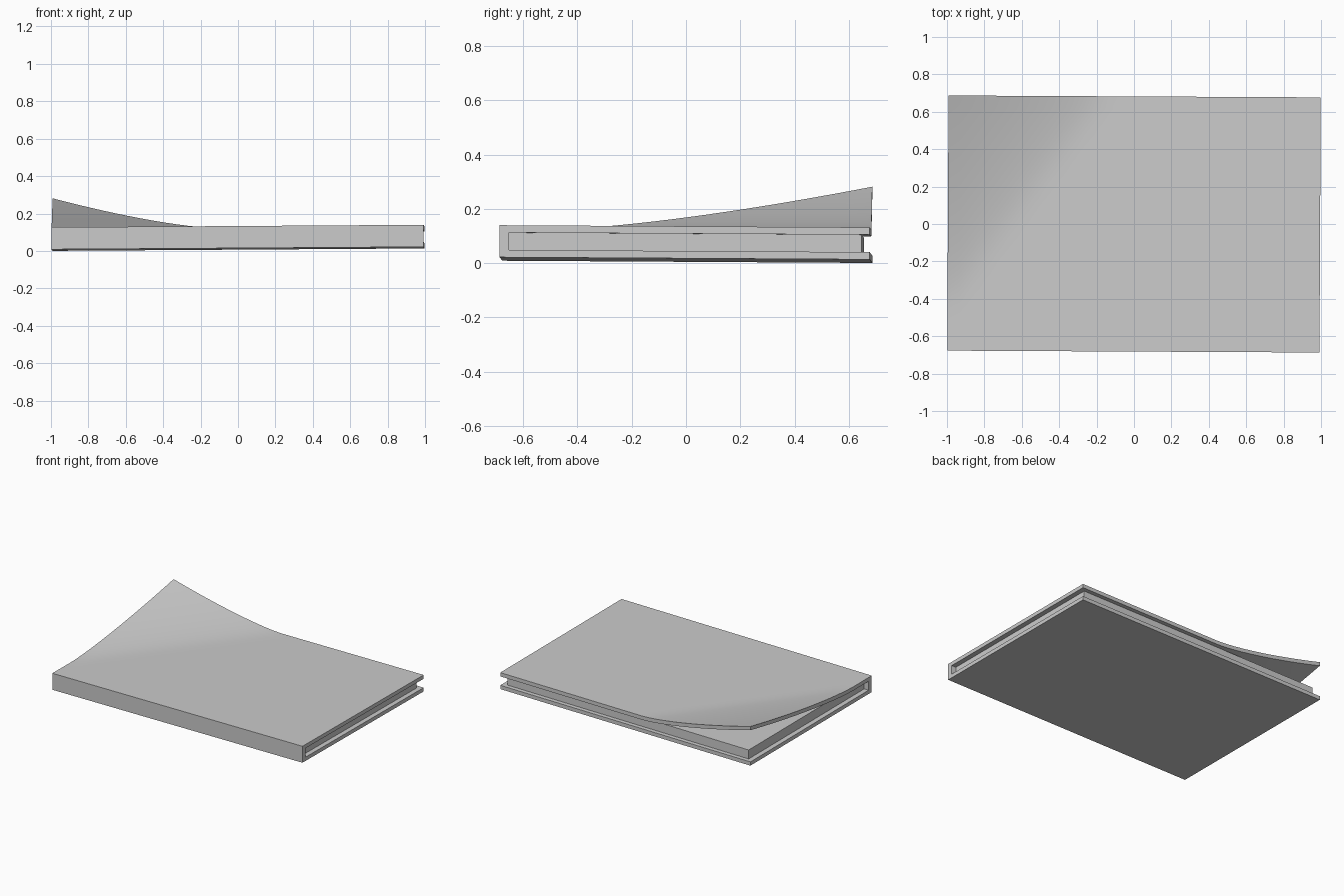
import bpy
import bmesh
from mathutils import Matrix, Vector

old = bpy.data.objects.get("Cube")
if old:
    bpy.data.objects.remove(old, do_unlink=True)

grey = bpy.data.materials.new("plain_grey")
grey.use_nodes = True
GREY = (0.6, 0.6, 0.6, 1)
grey.diffuse_color = GREY
grey.node_tree.nodes["Principled BSDF"].inputs["Base Color"].default_value = GREY

HALF_X, HALF_Y, HEIGHT, BOARD = 0.995, 0.682, 0.118, 0.027
# the whole book rests with a slight yaw and tilt
TILT = Matrix(((1, 0.005, 0, 0), (-0.005, 1, 0, 0), (0.0065, -0.006, 1, 0.011), (0, 0, 0, 1)))


def block(name, low, high, cuts=(1, 1), lift=None):
    """Box between two corners, gridded in x and y, optionally lifted."""
    bm = bmesh.new()
    bmesh.ops.create_cube(bm, size=1)
    low, high = Vector(low), Vector(high)
    for v in bm.verts:
        v.co = low + Vector((v.co[i] + 0.5) * (high - low)[i] for i in range(3))
    for axis in (0, 1):
        for k in range(1, cuts[axis]):
            normal = Vector((axis == 0, axis == 1, 0))
            spot = low + (high - low) * k / cuts[axis]
            bmesh.ops.bisect_plane(bm, geom=bm.verts[:] + bm.edges[:] + bm.faces[:],
                                   plane_co=spot, plane_no=normal)
    for v in bm.verts:
        if lift:
            v.co.z += lift(v.co.x, v.co.y)
    bm.transform(TILT)
    mesh = bpy.data.meshes.new(name)
    bm.to_mesh(mesh)
    bm.free()
    mesh.materials.append(grey)
    obj = bpy.data.objects.new(name, mesh)
    bpy.context.collection.objects.link(obj)
    return obj


def curl(x, y):
    """Raised back corner of the top cover."""
    u = 1 - (x + HALF_X) / 0.85 - (HALF_Y - y) / 1.15
    return 0.163 * max(0, u) ** 1.4


# covers and spine
block("bottom_cover", (-HALF_X, -HALF_Y, 0), (HALF_X, HALF_Y, BOARD))
block("spine", (-HALF_X, -HALF_Y, BOARD), (HALF_X, -HALF_Y + 0.035, HEIGHT - BOARD))
top = block("top_cover", (-HALF_X, -HALF_Y, HEIGHT - BOARD), (HALF_X, HALF_Y, HEIGHT), (30, 20), curl)
bpy.context.view_layer.objects.active = top
top.select_set(True)
bpy.ops.object.shade_smooth_by_angle()

# page block, set back from the cover edges
block("pages", (-HALF_X + 0.035, -HALF_Y + 0.035, BOARD),
      (HALF_X - 0.035, HALF_Y - 0.03, HEIGHT - BOARD))
